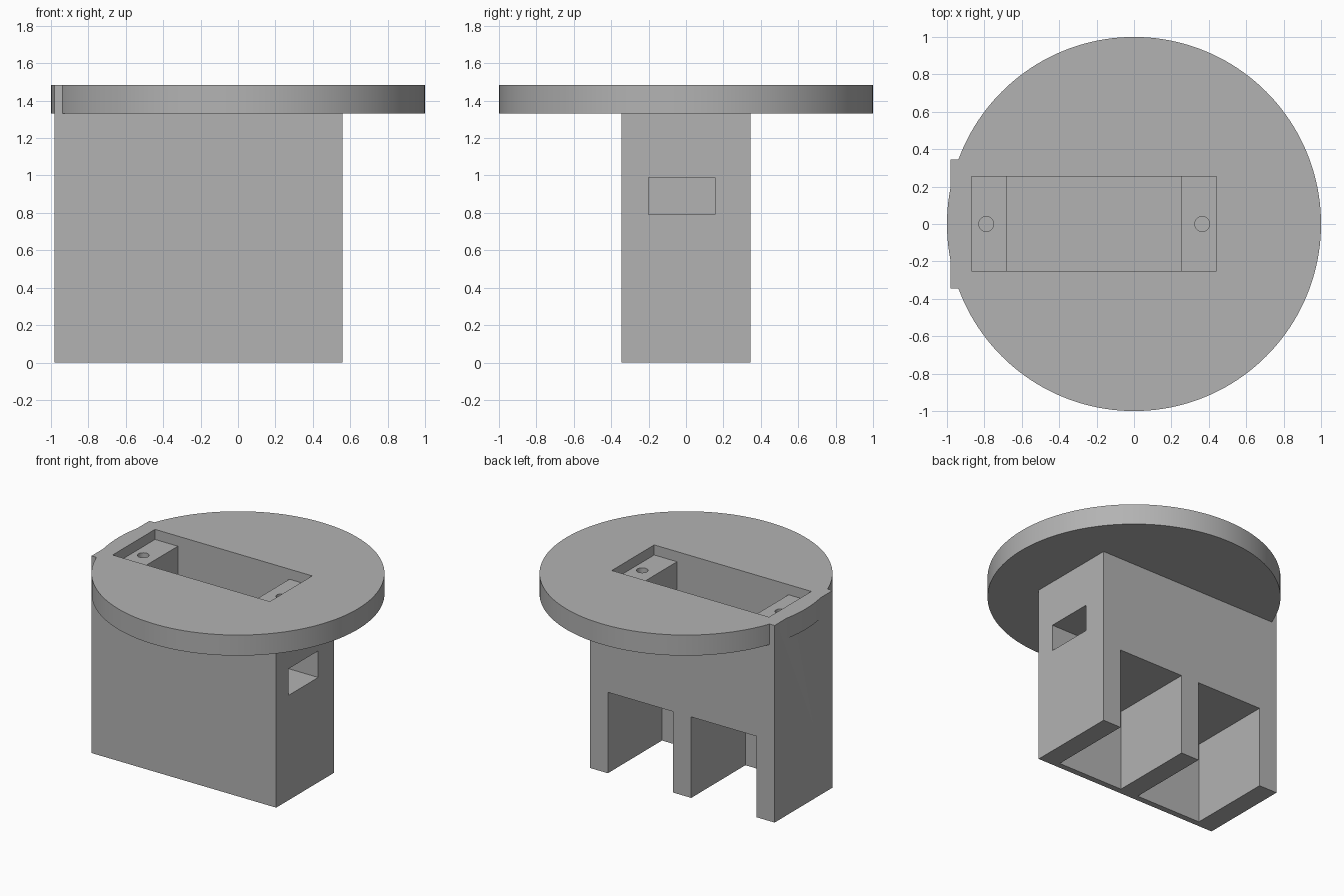
import bpy
import math

default = bpy.data.objects.get("Cube")
if default:
    bpy.data.objects.remove(default, do_unlink=True)

grey = bpy.data.materials.new("plain_grey")
grey.use_nodes = True
colour = (0.45, 0.45, 0.45, 1)
grey.diffuse_color = colour
grey.node_tree.nodes["Principled BSDF"].inputs["Base Color"].default_value = colour


def box(name, xs, ys, zs):
    """Box from its low and high limits on each axis."""
    spans = (xs, ys, zs)
    bpy.ops.mesh.primitive_cube_add(size=1, location=[sum(s) / 2 for s in spans])
    ob = bpy.context.object
    ob.name = name
    ob.scale = [s[1] - s[0] for s in spans]
    bpy.ops.object.transform_apply(location=True, rotation=False, scale=True)
    ob.data.materials.append(grey)
    return ob


def cylinder(name, x, radius, zs, sides):
    """Upright cylinder on the centre line."""
    bpy.ops.mesh.primitive_cylinder_add(
        vertices=sides, radius=radius, depth=zs[1] - zs[0], location=(x, 0, sum(zs) / 2))
    ob = bpy.context.object
    ob.name = name
    bpy.ops.object.transform_apply(location=True, rotation=False, scale=True)
    ob.data.materials.append(grey)
    return ob


def combine(target, other, operation):
    """Apply a boolean and discard the second solid."""
    mod = target.modifiers.new(operation.lower(), 'BOOLEAN')
    mod.operation = operation
    mod.solver = 'EXACT'
    mod.object = other
    bpy.ops.object.select_all(action='DESELECT')
    bpy.context.view_layer.objects.active = target
    target.select_set(True)
    bpy.ops.object.modifier_apply(modifier=mod.name)
    bpy.data.objects.remove(other, do_unlink=True)


TOP = 1.485
LEDGE = TOP - 0.076
POCKET_Y = (-0.25, 0.255)

# Body block with the round platform flush with its top
mount = box("servo_mount", (-0.98, 0.56), (-0.345, 0.345), (0, TOP))
combine(mount, cylinder("round_platform", 0, 1, (1.33, TOP), 160), 'UNION')

# Shallow flange recess and deep central pocket
combine(mount, box("flange_recess", (-0.87, 0.44), POCKET_Y, (LEDGE, 1.7)), 'DIFFERENCE')
combine(mount, box("deep_pocket", (-0.68, 0.25), POCKET_Y, (0.77, 1.7)), 'DIFFERENCE')

# Screw holes in the two ledges
for x in (-0.79, 0.365):
    combine(mount, cylinder("screw_hole", x, 0.04, (1.11, 1.6), 32), 'DIFFERENCE')

# Cable window through the end wall into the pocket
combine(mount, box("cable_window", (0.1, 0.7), (-0.2, 0.155), (0.79, 0.99)), 'DIFFERENCE')

# Two bays open at the back and the bottom
for x in (-0.83, -0.135):
    combine(mount, box("lower_bay", (x, x + 0.545), (-0.3, 0.5), (-0.1, 0.61)), 'DIFFERENCE')

bpy.ops.object.shade_smooth_by_angle(angle=math.radians(30))
